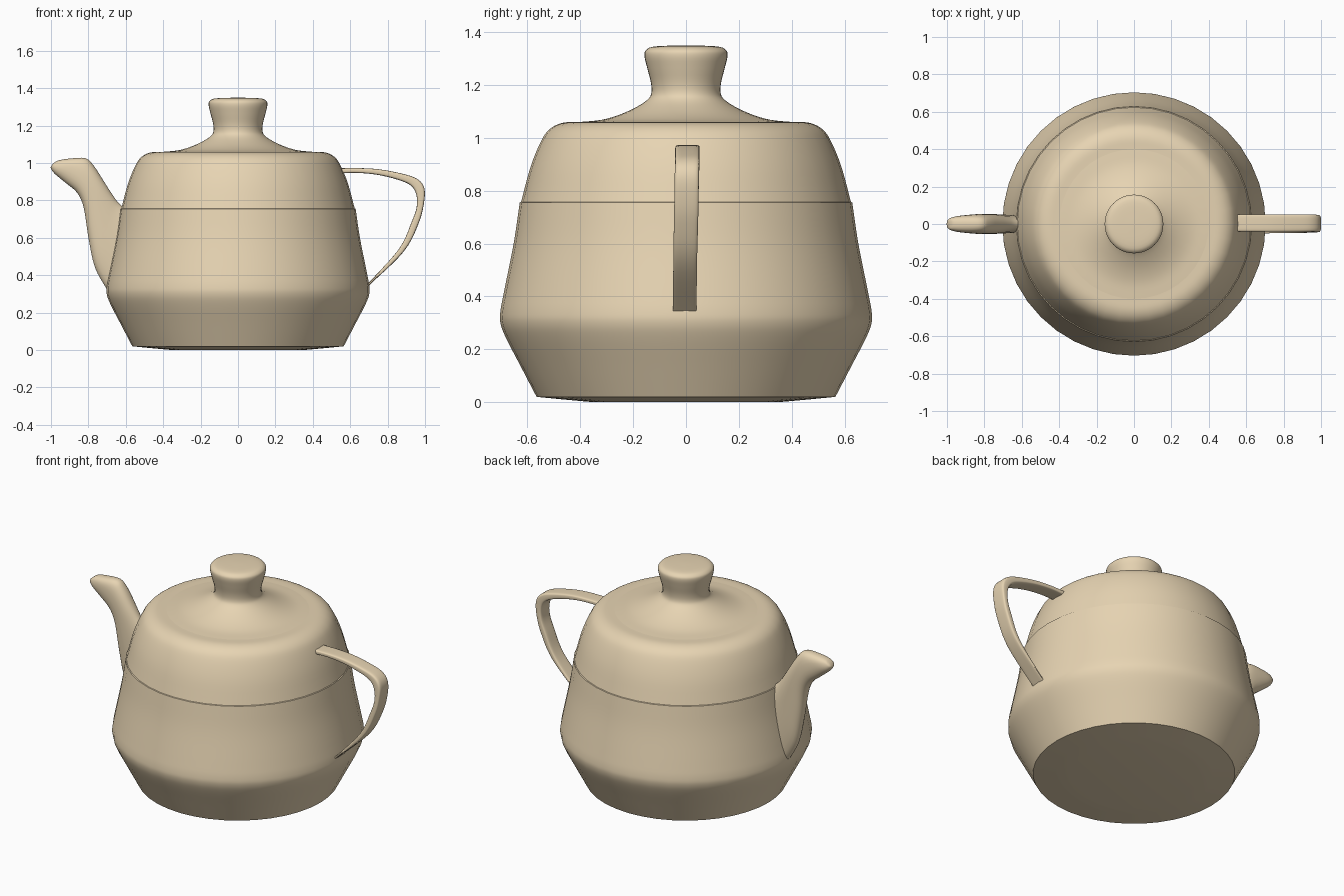
import bpy, bmesh, math
from mathutils import Vector

if "Cube" in bpy.data.objects:
    bpy.data.objects.remove(bpy.data.objects["Cube"])


def spline(points, steps):
    """Catmull-Rom curve through points of any dimension."""
    p = [Vector(q) for q in points]
    p = [2 * p[0] - p[1]] + p + [2 * p[-1] - p[-2]]
    out = []
    for i in range(1, len(p) - 2):
        a, b, c, d = p[i - 1:i + 3]
        for k in range(steps):
            t = k / steps
            out.append(0.5 * (2 * b + (c - a) * t + (2 * a - 5 * b + 4 * c - d) * t * t
                              + (3 * b - a - 3 * c + d) * t ** 3))
    return out + [p[-2]]


def finish(name, bm, angle, recalc=False):
    bmesh.ops.remove_doubles(bm, verts=bm.verts, dist=1e-5)
    if recalc:
        bmesh.ops.recalc_face_normals(bm, faces=bm.faces)
    mesh = bpy.data.meshes.new(name)
    bm.to_mesh(mesh)
    bm.free()
    obj = bpy.data.objects.new(name, mesh)
    bpy.context.collection.objects.link(obj)
    mesh.materials.append(clay)
    bpy.ops.object.select_all(action='DESELECT')
    obj.select_set(True)
    bpy.context.view_layer.objects.active = obj
    bpy.ops.object.shade_smooth_by_angle(angle=math.radians(angle))
    return obj


def bridge(bm, rings):
    n = len(rings[0])
    for lo, hi in zip(rings, rings[1:]):
        for j in range(n):
            k = (j + 1) % n
            bm.faces.new((lo[j], lo[k], hi[k], hi[j]))


def lathe(name, profile, sides=40, angle=30):
    bm = bmesh.new()
    rings = []
    for r, z in profile:
        r = max(r, 0)
        rings.append([bm.verts.new((r * math.cos(2 * math.pi * j / sides),
                                    r * math.sin(2 * math.pi * j / sides), z))
                      for j in range(sides)])
    bridge(bm, rings)
    return finish(name, bm, angle)


def loft(name, stations, power, sides, steps):
    """Stations: outer x, outer z, inner x, inner z, half width, y centre."""
    bm = bmesh.new()
    rings = []
    stations = [(Vector((*s[:3], 0)), Vector((*s[3:], 0))) for s in stations]
    first = spline([s[0] for s in stations], steps)
    second = spline([s[1] for s in stations], steps)
    for a, b in zip(first, second):
        ox, oz, ix, (iz, w, yc) = a[0], a[1], a[2], b[:3]
        ring = []
        for j in range(sides):
            t = 2 * math.pi * (j + 0.5) / sides
            c, s = math.cos(t), math.sin(t)
            c = math.copysign(abs(c) ** (2 / power), c)
            s = math.copysign(abs(s) ** (2 / power), s)
            ring.append(bm.verts.new(((ox + ix) / 2 + c * (ox - ix) / 2,
                                      yc + w * s,
                                      (oz + iz) / 2 + c * (oz - iz) / 2)))
        rings.append(ring)
    bridge(bm, rings)
    bm.faces.new(rings[0])
    bm.faces.new(rings[-1])
    return finish(name, bm, 40, True)


clay = bpy.data.materials.new("clay")
clay.diffuse_color = (0.80, 0.66, 0.45, 1)
clay.use_nodes = True
clay.node_tree.nodes["Principled BSDF"].inputs["Base Color"].default_value = clay.diffuse_color

# Foot, lower wall and slightly inset shoulder
base = [(0, 0), (0.36, 0.001), (0.44, 0.008), (0.565, 0.02)]
lower = spline([(0.565, 0.02), (0.625, 0.135), (0.682, 0.245), (0.702, 0.30),
                (0.702, 0.345), (0.688, 0.42), (0.652, 0.60), (0.629, 0.755)], 4)
shoulder = spline([(0.624, 0.757), (0.588, 0.89), (0.547, 0.99), (0.513, 1.035),
                   (0.465, 1.057), (0.40, 1.06)], 4)
lathe("body", base + lower[1:] + shoulder)

# Lid with its flared knob
lid = spline([(0.40, 1.06), (0.32, 1.068), (0.25, 1.088), (0.185, 1.118),
              (0.145, 1.145), (0.131, 1.17), (0.133, 1.21), (0.147, 1.265),
              (0.157, 1.31), (0.15, 1.333), (0.115, 1.346), (0, 1.35)], 4)
lathe("lid_and_knob", lid)

# Flat strap handle
loft("handle", [(0.545, 0.972, 0.545, 0.945, 0.046, 0.006),
                (0.64, 0.973, 0.64, 0.947, 0.046, 0.006),
                (0.75, 0.967, 0.745, 0.937, 0.046, 0.005),
                (0.87, 0.945, 0.85, 0.912, 0.046, 0.005),
                (0.955, 0.917, 0.92, 0.882, 0.046, 0.005),
                (0.995, 0.87, 0.952, 0.835, 0.046, 0.003),
                (0.995, 0.79, 0.955, 0.765, 0.046, 0.002),
                (0.965, 0.675, 0.928, 0.685, 0.046, 0.0),
                (0.885, 0.525, 0.86, 0.54, 0.045, -0.003),
                (0.695, 0.34, 0.69, 0.35, 0.045, -0.005)], 5, 20, 5)

# Flattened spout
loft("spout", [(-0.70, 0.32, -0.58, 0.74, 0.048, 0),
               (-0.765, 0.44, -0.635, 0.785, 0.05, 0),
               (-0.80, 0.60, -0.67, 0.83, 0.052, 0),
               (-0.825, 0.76, -0.715, 0.90, 0.054, 0),
               (-0.86, 0.84, -0.77, 0.985, 0.054, 0),
               (-0.92, 0.892, -0.815, 1.026, 0.05, 0),
               (-0.98, 0.942, -0.90, 1.024, 0.042, 0),
               (-1.0, 0.97, -0.96, 1.014, 0.03, 0),
               (-1.0, 0.983, -0.985, 1.0, 0.018, 0)], 2.4, 24, 4)
